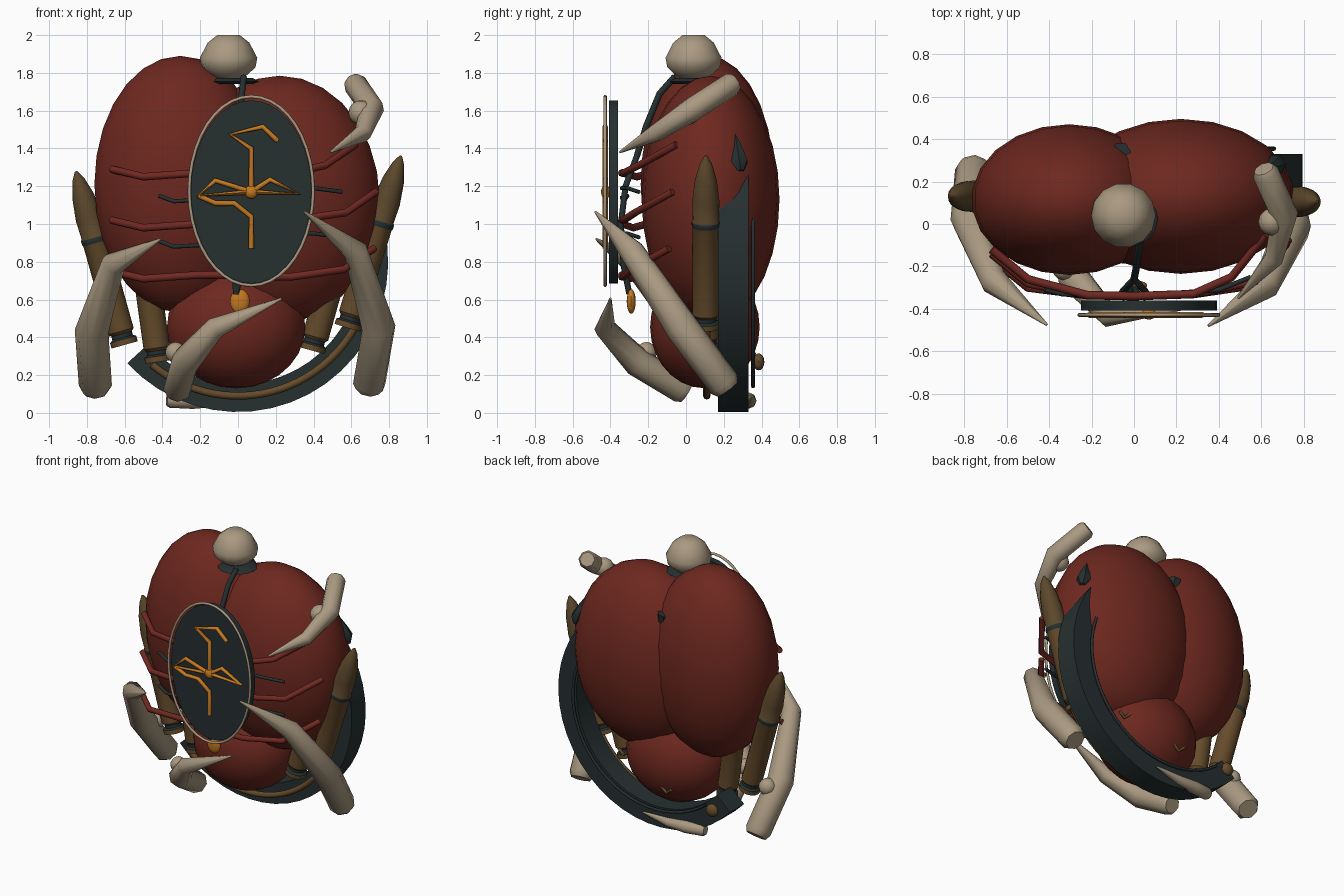
import bpy, bmesh, math
from mathutils import Vector, Matrix

cube = bpy.data.objects.get("Cube")
if cube:
    bpy.data.objects.remove(cube, do_unlink=True)


def material(name, r, g, b):
    m = bpy.data.materials.new(name)
    m.use_nodes = True
    m.diffuse_color = (r, g, b, 1)
    node = next(n for n in m.node_tree.nodes if n.type == 'BSDF_PRINCIPLED')
    node.inputs["Base Color"].default_value = (r, g, b, 1)
    node.inputs["Roughness"].default_value = 0.8
    return m


RED = material("deep red", 0.152, 0.021, 0.0135)
RIB = material("rib red", 0.165, 0.022, 0.016)
BONE = material("bone beige", 0.40, 0.32, 0.22)
DARK = material("dark slate", 0.019, 0.029, 0.030)
GOLD = material("amber gold", 0.55, 0.19, 0.015)
BRASS = material("old brass", 0.13, 0.07, 0.024)
NOSE = material("dark brass", 0.105, 0.063, 0.024)


def finish(name, bm, mats, angle=40):
    bmesh.ops.recalc_face_normals(bm, faces=bm.faces)
    me = bpy.data.meshes.new(name)
    bm.to_mesh(me)
    bm.free()
    for m in mats:
        me.materials.append(m)
    ob = bpy.data.objects.new(name, me)
    bpy.context.collection.objects.link(ob)
    bpy.ops.object.select_all(action='DESELECT')
    ob.select_set(True)
    bpy.context.view_layer.objects.active = ob
    bpy.ops.object.shade_smooth_by_angle(angle=math.radians(angle))
    return ob


def ellipsoid(name, center, radii, mat, seg=22, rings=14):
    bm = bmesh.new()
    bmesh.ops.create_uvsphere(bm, u_segments=seg, v_segments=rings, radius=1)
    bmesh.ops.transform(bm, verts=bm.verts,
                        matrix=Matrix.Translation(center) @ Matrix.Diagonal((*radii, 1)))
    return finish(name, bm, [mat])


def tube(name, pts, radii, mat, res=2, closed=False):
    """Sweep a round section of varying radius along a path."""
    cu = bpy.data.curves.new(name, 'CURVE')
    cu.dimensions = '3D'
    cu.bevel_depth = 1
    cu.bevel_resolution = res
    cu.use_fill_caps = True
    sp = cu.splines.new('POLY')
    sp.points.add(len(pts) - 1)
    sp.use_cyclic_u = closed
    if not isinstance(radii, (list, tuple)):
        radii = [radii] * len(pts)
    for p, co, r in zip(sp.points, pts, radii):
        p.co = (*co, 1)
        p.radius = r
    tmp = bpy.data.objects.new(name + "_path", cu)
    bpy.context.collection.objects.link(tmp)
    bpy.context.view_layer.update()
    me = tmp.evaluated_get(bpy.context.evaluated_depsgraph_get()).to_mesh()
    bm = bmesh.new()
    bm.from_mesh(me)
    bpy.data.objects.remove(tmp, do_unlink=True)
    bmesh.ops.remove_doubles(bm, verts=bm.verts, dist=0.0005)
    return finish(name, bm, [mat], 62)


def lathe(name, profile, mats, base, axis=(0, 0, 1), seg=16):
    """Revolve (radius, height, material) rows around an axis."""
    bm = bmesh.new()
    rows = []
    for r, h, _ in profile:
        rows.append([bm.verts.new((r * math.cos(math.tau * i / seg),
                                   r * math.sin(math.tau * i / seg), h)) for i in range(seg)])
    for a, b, row in zip(rows, rows[1:], profile[1:]):
        for i in range(seg):
            j = (i + 1) % seg
            bm.faces.new((a[i], a[j], b[j], b[i])).material_index = row[2]
    bm.faces.new(rows[0][::-1]).material_index = profile[0][2]
    bm.faces.new(rows[-1]).material_index = profile[-1][2]
    turn = Vector((0, 0, 1)).rotation_difference(Vector(axis)).to_matrix().to_4x4()
    bmesh.ops.transform(bm, verts=bm.verts, matrix=Matrix.Translation(base) @ turn)
    return finish(name, bm, mats)


def arc(radius, y, start, end, n=24):
    """Points on a circle that follows the crescent."""
    out = []
    for i in range(n + 1):
        a = math.radians(start + (end - start) * i / n)
        out.append((radius * math.cos(a), y, 0.8 + radius * math.sin(a)))
    return out


# Three-lobed body
ellipsoid("right_lobe", (-0.305, 0.115, 1.21), (0.46, 0.355, 0.68), RED)
ellipsoid("left_lobe", (0.22, 0.13, 1.13), (0.535, 0.365, 0.655), RED)
ellipsoid("lower_lobe", (-0.01, 0.1, 0.455), (0.37, 0.29, 0.325), RED)

# Knob head on a flat collar
lathe("head", [(0.05, 1.76, 0), (0.1, 1.79, 0), (0.143, 1.83, 0), (0.152, 1.88, 0),
               (0.11, 1.96, 0), (0.06, 2.0, 0)], [BONE], (-0.05, 0.04, 0), seg=14)
lathe("collar", [(0.1, 0, 0), (0.132, 0.012, 0), (0.1, 0.03, 0)], [DARK], (-0.02, 0.025, 1.742))

# Necklace cord and pendant
tube("cord", [(0.03, -0.06, 1.78), (0.02, -0.14, 1.69), (0.01, -0.21, 1.52), (0, -0.26, 1.36)],
     0.017, DARK)
for side in (-1, 1):
    tube("cord_branch", [(0, -0.26, 1.36), (side * 0.055, -0.32, 1.2), (side * 0.05, -0.345, 1.0),
                         (side * 0.02, -0.33, 0.78), (-0.01, -0.3, 0.63)], 0.016, DARK)
ellipsoid("pendant", (0.01, -0.29, 0.59), (0.052, 0.024, 0.065), GOLD, 16, 10)

# Oval shield with rim
bm = bmesh.new()
bmesh.ops.create_cone(bm, cap_ends=True, segments=40, radius1=1, radius2=1, depth=1)
bmesh.ops.transform(bm, verts=bm.verts,
                    matrix=Matrix.Translation((0.07, -0.384, 1.17))
                    @ Matrix.Diagonal((0.32, 0.046, 0.485, 1)) @ Matrix.Rotation(math.pi / 2, 4, 'X'))
finish("shield", bm, [DARK])
rim = [(0.07 + 0.328 * math.cos(a), -0.428, 1.175 + 0.5 * math.sin(a))
       for a in (math.tau * i / 40 for i in range(40))]
tube("shield_rim", rim, 0.009, BONE, 2, closed=True)

# Branching ornament on the shield
hub = (0.07, 1.17)
branches = [
    [hub, (0.07, 1.4), (-0.04, 1.475), (0.13, 1.515), (0.21, 1.44)],
    [hub, (-0.12, 1.23), (-0.21, 1.15), hub],
    [hub, (0.17, 1.235), (0.32, 1.16), hub],
    [(-0.21, 1.15), (-0.12, 1.11), (-0.02, 1.11), (0.07, 1.04), (0.07, 0.87)],
]
for path in branches:
    tube("ornament_branch", [(x, -0.428, z) for x, z in path], 0.014, GOLD)
ellipsoid("ornament_hub", (0.07, -0.425, 1.17), (0.036, 0.025, 0.036), GOLD, 16, 8)

# Ribs and short wires around the front
for zr, zl, out, dy in ((1.25, 1.27, 0.62, 0), (0.98, 1.02, 0.73, -0.02), (0.71, 0.72, 0.72, -0.04)):
    tube("right_rib", [(-0.67, -0.12 + dy, zr + 0.04), (-0.5, -0.26 + dy, zr),
                       (-0.22, -0.335, zr + 0.02), (0, -0.34, zr + 0.02)], 0.02, RIB)
    tube("left_rib", [(0, -0.34, zl), (0.28, -0.33, zl), (out - 0.16, -0.25 + dy, zl + 0.04),
                      (out, -0.05 + dy, zl + 0.15)], 0.02, RIB)
for z in (1.14, 0.9):
    tube("right_wire", [(-0.42, -0.31, z + 0.01), (-0.34, -0.33, z - 0.02), (0, -0.34, z)],
         0.011, DARK)
    tube("left_wire", [(0, -0.34, z + 0.05), (0.4, -0.31, z + 0.05), (0.55, -0.25, z + 0.03)],
         0.011, DARK)

# Crescent behind the body, with rails and a knob
bm = bmesh.new()
outline = arc(0.795, 0.17, -137.5, 44) + arc(0.65, 0.17, -137.5, 44)[::-1]
face = bm.faces.new([bm.verts.new(p) for p in outline])
moved = bmesh.ops.extrude_face_region(bm, geom=[face])["geom"]
bmesh.ops.translate(bm, vec=(0, 0.16, 0),
                    verts=[v for v in moved if isinstance(v, bmesh.types.BMVert)])
finish("crescent", bm, [DARK])
tube("front_rail", arc(0.71, 0.11, -130, -30), 0.02, BRASS)
tube("back_rail", arc(0.66, 0.355, -128, 20), 0.01, DARK)
ellipsoid("crescent_knob", (-0.48, 0.385, 0.27), (0.045, 0.03, 0.045), BRASS, 12, 8)

# Small spikes on the back
spike = [(0.02, -0.03, 0), (0.05, 0.02, 0), (0.035, 0.08, 0), (0.002, 0.18, 0)]
lathe("shoulder_spike", spike, [DARK], (0.675, 0.285, 1.31), (-0.3, -0.15, 1), 6)
lathe("seam_spike", spike[1:], [DARK], (-0.065, 0.335, 1.59), (0.15, 0, -1), 6)

# Small chevrons on the lower lobe
for x, y, z in ((-0.09, 0.35, 0.28), (0.31, 0.27, 0.42)):
    tube("chevron", [(x - 0.04, y + 0.01, z + 0.035), (x, y, z), (x + 0.04, y, z + 0.035)], 0.011, BRASS)

# Four cartridges leaning outward
shell = [(0.072, 0, 0), (0.072, 0.03, 0), (0.056, 0.04, 1), (0.056, 0.06, 1), (0.07, 0.075, 0),
         (0.07, 0.56, 0), (0.075, 0.57, 1), (0.075, 0.59, 1), (0.069, 0.6, 2), (0.072, 0.7, 2),
         (0.058, 0.82, 2), (0.032, 0.91, 2), (0.006, 0.955, 2)]
for x, y, z, lean in ((-0.6, 0.13, 0.36, -0.28), (0.58, 0.105, 0.45, 0.31),
                      (-0.42, 0.13, 0.27, -0.14), (0.39, 0.105, 0.33, 0.28)):
    lathe("cartridge", shell, [BRASS, DARK, NOSE], (x, y, z), (lean, 0, 1))

# Curved claws, wide at the root and sharp at the tip
claws = {
    "right_claw": ([(-0.755, 0.25, 0.145), (-0.775, 0.02, 0.43), (-0.66, -0.27, 0.79), (-0.41, -0.475, 0.92)],
                   0.088),
    "left_claw": ([(0.695, 0.2, 0.155), (0.745, -0.02, 0.45), (0.62, -0.29, 0.86), (0.35, -0.48, 1.065)],
                  0.088),
    "upper_claw": ([(0.62, 0.24, 1.74), (0.71, 0.04, 1.61), (0.66, -0.16, 1.48), (0.49, -0.35, 1.38)],
                   0.063),
    "lower_claw": ([(-0.32, -0.02, 0.125), (-0.28, -0.26, 0.27), (-0.12, -0.43, 0.45), (0.23, -0.4, 0.605)],
                   0.076),
    "under_claw": ([(-0.36, 0.315, 0.07), (-0.24, 0.33, 0.065), (-0.1, 0.34, 0.065), (0.1, 0.35, 0.09)],
                   0.043),
}
for name, (path, r) in claws.items():
    p = [Vector(c) for c in path]
    root = p[0] + (p[0] - p[1]).normalized() * 0.4 * r
    tube(name, [root, *p], [0.78 * r, r, r * 1.02, r * 0.75, 0.006], BONE)
ellipsoid("upper_claw_joint", (0.65, 0.01, 1.59), (0.065, 0.065, 0.065), BONE, 12, 8)
ellipsoid("lower_claw_joint", (-0.33, -0.21, 0.32), (0.055, 0.055, 0.055), BONE, 12, 8)
ellipsoid("right_claw_joint", (-0.74, 0.12, 0.41), (0.06, 0.06, 0.06), BONE, 12, 8)
